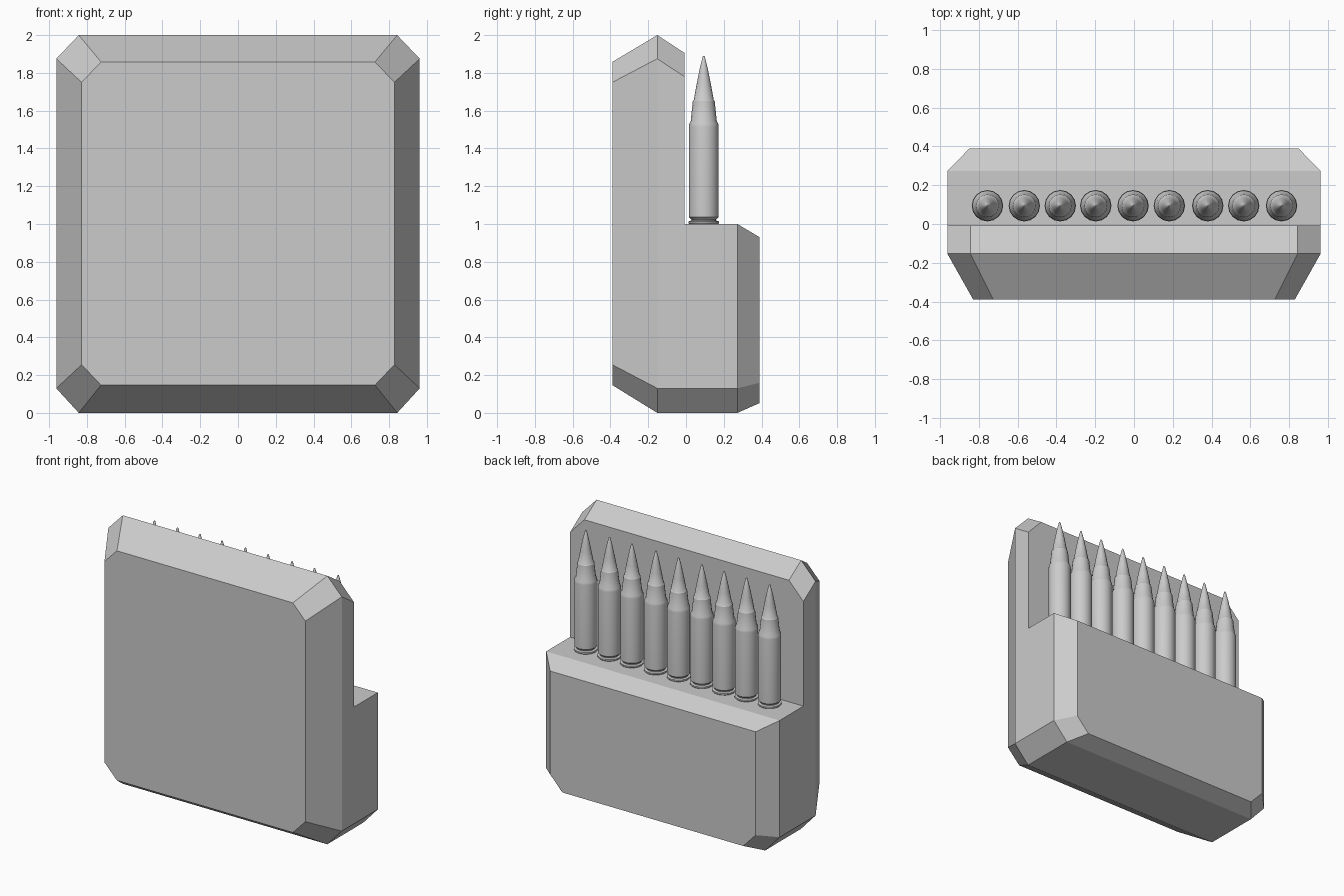
import bpy, bmesh, math

if "Cube" in bpy.data.objects:
    bpy.data.objects.remove(bpy.data.objects["Cube"])


def finish(bm, name):
    bmesh.ops.recalc_face_normals(bm, faces=bm.faces[:])
    mesh = bpy.data.meshes.new(name)
    bm.to_mesh(mesh)
    bm.free()
    obj = bpy.data.objects.new(name, mesh)
    bpy.context.collection.objects.link(obj)
    return obj


def ring(bm, y, half):
    """Mirror a right-hand outline (bottom to top) into a closed ring."""
    pts = half + [(-x, z) for x, z in reversed(half)]
    return [bm.verts.new((x, y, z)) for x, z in pts]


def loft(bm, a, b):
    n = len(a)
    for i in range(n):
        j = (i + 1) % n
        bm.faces.new((a[i], a[j], b[j], b[i]))


# Pouch: tall chamfered front plate with a lower block behind it
bm = bmesh.new()
front = ring(bm, -0.39, [(0.725, 0.147), (0.828, 0.255), (0.828, 1.0), (0.828, 1.75), (0.725, 1.858)])
middle = ring(bm, -0.152, [(0.843, 0), (0.962, 0.13), (0.962, 1.0), (0.962, 1.875), (0.843, 2.0)])
step = ring(bm, -0.008, [(0.843, 0), (0.962, 0.13), (0.962, 1.0), (0.962, 1.78), (0.843, 1.906)])
block = ring(bm, 0.272, [(0.843, 0), (0.962, 0.13), (0.962, 1.0)])
back = ring(bm, 0.39, [(0.745, 0.052), (0.847, 0.16), (0.847, 0.93)])
bm.faces.new(front)
loft(bm, front, middle)
loft(bm, middle, step)
bm.faces.new(step[2:8])
loft(bm, step[:3] + step[7:], block)
loft(bm, block, back)
bm.faces.new(back)
finish(bm, "pouch")

# Cartridge: turned profile (radius, height)
profile = [(0.078, 1.0), (0.081, 1.004), (0.081, 1.014), (0.066, 1.018), (0.066, 1.024),
           (0.079, 1.036), (0.079, 1.515), (0.077, 1.53), (0.069, 1.545), (0.058, 1.65),
           (0.053, 1.656), (0.038, 1.74), (0.022, 1.82), (0.006, 1.885), (0.003, 1.89)]
SIDES = 16
bm = bmesh.new()
rings = [[bm.verts.new((r * math.cos(2 * math.pi * i / SIDES), r * math.sin(2 * math.pi * i / SIDES), z))
          for i in range(SIDES)] for r, z in profile]
bm.faces.new(rings[0])
bm.faces.new(rings[-1])
for a, b in zip(rings, rings[1:]):
    loft(bm, a, b)
first = finish(bm, "cartridge")
bpy.context.view_layer.objects.active = first
first.select_set(True)
bpy.ops.object.shade_smooth_by_angle(angle=math.radians(30))

# Row of nine cartridges standing on the step
for i, x in enumerate([-0.755, -0.565, -0.38, -0.197, -0.005, 0.182, 0.38, 0.565, 0.76]):
    obj = first if i == 0 else first.copy()
    if i:
        bpy.context.collection.objects.link(obj)
    obj.name = f"cartridge_{i + 1}"
    obj.location = (x, 0.094, 0)
